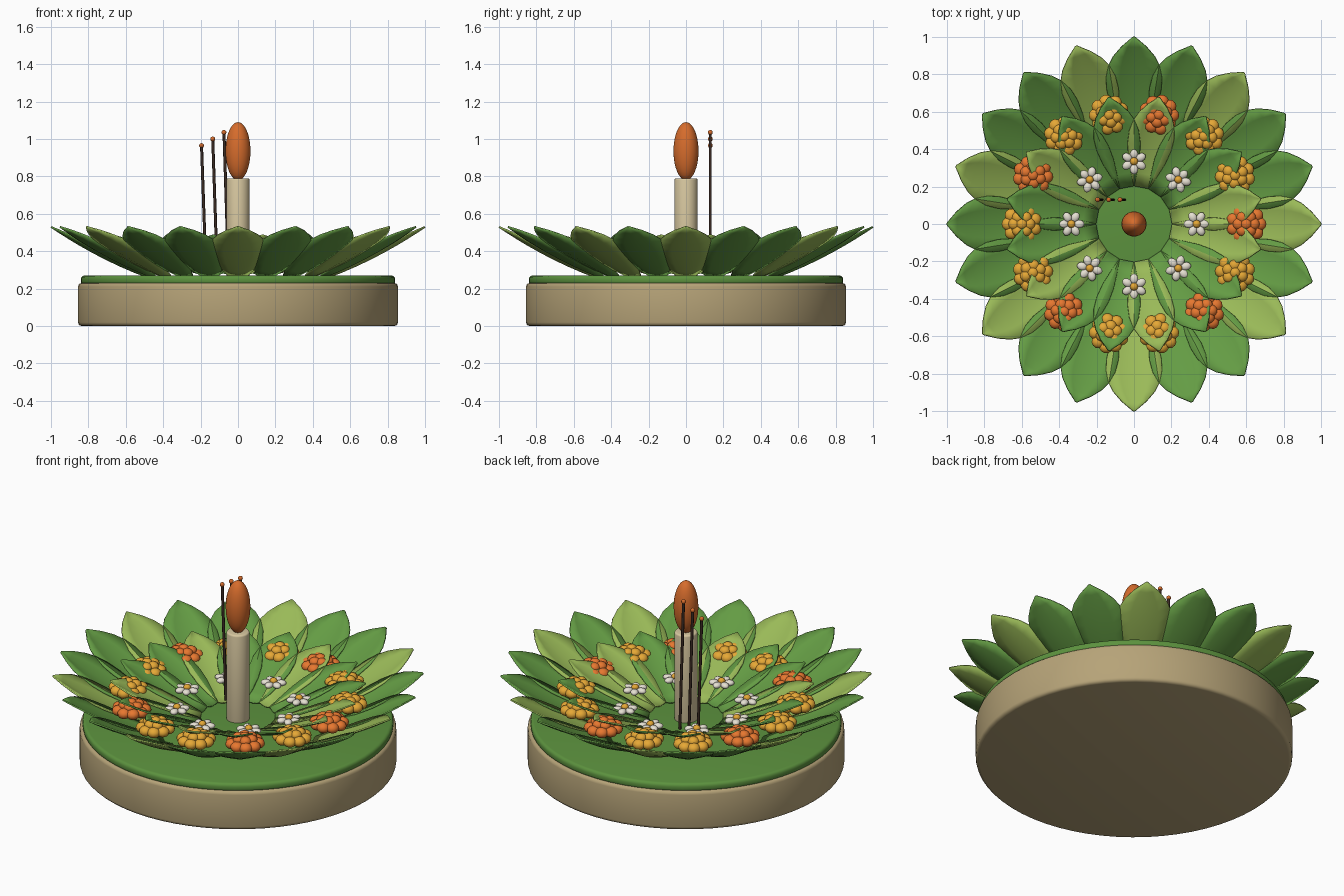
import bpy, bmesh, math
from mathutils import Matrix, Vector

cube = bpy.data.objects.get("Cube")
if cube:
    bpy.data.objects.remove(cube, do_unlink=True)


def material(name, rgb):
    lin = [((c / 255 + 0.055) / 1.055) ** 2.4 for c in rgb]
    m = bpy.data.materials.new(name)
    m.use_nodes = True
    m.diffuse_color = (*lin, 1)
    m.node_tree.nodes["Principled BSDF"].inputs["Base Color"].default_value = (*lin, 1)
    return m


TAN = material("trunk tan", (182, 163, 120))
MOSS = material("disc green", (92, 146, 62))
LEAF = material("leaf green", (100, 156, 68))
LIGHT = material("light leaf green", (154, 186, 88))
ORANGE = material("blossom orange", (232, 120, 48))
YELLOW = material("blossom yellow", (230, 168, 54))
WHITE = material("petal white", (236, 230, 216))
CREAM = material("candle cream", (216, 200, 160))
FLAME = material("flame orange", (214, 108, 44))
STICK = material("stick brown", (58, 42, 34))


def finish(name, bm, mats, angle=40):
    bmesh.ops.recalc_face_normals(bm, faces=bm.faces)
    me = bpy.data.meshes.new(name)
    bm.to_mesh(me)
    bm.free()
    for m in mats:
        me.materials.append(m)
    me.polygons.foreach_set("use_smooth", [True] * len(me.polygons))
    me.set_sharp_from_angle(angle=math.radians(angle))
    ob = bpy.data.objects.new(name, me)
    bpy.context.collection.objects.link(ob)
    return ob


def drum(name, radius, z0, z1, bevel, mat, sides=64):
    """Upright cylinder with rounded rims, spun from a half profile."""
    bm = bmesh.new()
    pts = [(0, z0)]
    for cz, start in ((z0 + bevel, -90), (z1 - bevel, 0)):
        for k in range(4):
            a = math.radians(start + 30 * k)
            pts.append((radius - bevel + bevel * math.cos(a), cz + bevel * math.sin(a)))
    pts.append((0, z1))
    vs = [bm.verts.new((r, 0, z)) for r, z in pts]
    es = [bm.edges.new(p) for p in zip(vs, vs[1:])]
    bmesh.ops.spin(bm, geom=vs + es, cent=(0, 0, 0), axis=(0, 0, 1),
                   angle=math.tau, steps=sides, use_duplicate=False)
    bmesh.ops.remove_doubles(bm, verts=bm.verts, dist=1e-5)
    return finish(name, bm, [mat])


def blob(bm, center, scale, spin=0.0, mat=0, segs=12):
    m = (Matrix.Translation(center) @ Matrix.Rotation(spin, 4, 'Z')
         @ Matrix.Diagonal((*scale, 1)))
    made = bmesh.ops.create_uvsphere(bm, u_segments=segs, v_segments=segs * 2 // 3,
                                     radius=1, matrix=m)
    for f in {f for v in made["verts"] for f in v.link_faces}:
        f.material_index = mat


def polar(r, a, z=0.0):
    return Vector((r * math.cos(a), r * math.sin(a), z))


def leaf(name, angle, r0, r1, z0, z1, width, mat):
    """Pointed, cupped leaf rising outwards."""
    outline = [(0, .34), (.15, .6), (.3, .83), (.45, .97), (.58, 1),
               (.7, .92), (.8, .74), (.9, .44), (1, .03)]
    bm = bmesh.new()
    rows = []
    for t, w in outline:
        r = r0 + (r1 - r0) * t
        z = z0 + (z1 - z0) * (0.7 * t + 0.3 * t * t)
        row = []
        for s in (-1, -.5, 0, .5, 1):
            lift = 0.03 * w * abs(s) ** 1.3
            row.append(bm.verts.new((r, s * w * width, z + lift)))
        rows.append(row)
    for a, b in zip(rows, rows[1:]):
        for k in range(4):
            bm.faces.new((a[k], b[k], b[k + 1], a[k + 1]))
    bm.transform(Matrix.Rotation(angle, 4, 'Z'))
    ob = finish(name, bm, [mat], 60)
    mod = ob.modifiers.new("thickness", 'SOLIDIFY')
    mod.thickness = 0.008
    mod.offset = 0


# Base slice and green cover
drum("base", 0.855, 0, 0.23, 0.02, TAN)
drum("cover_disc", 0.84, 0.22, 0.27, 0.018, MOSS)

# Leaf rings
for i in range(20):
    leaf(f"outer_leaf_{i + 1}", math.tau * i / 20, 0.48, 1.0, 0.26, 0.53, 0.15,
         LEAF if i % 3 else LIGHT)
for i in range(16):
    leaf(f"inner_leaf_{i + 1}", math.tau * (i + .5) / 16, 0.2, 0.69, 0.275, 0.485, 0.122,
         LEAF if i % 3 else LIGHT)

# Ring of full blossoms: two tiers of rounded petals around a crown
for i in range(14):
    a = math.tau * i / 14
    c = polar(0.6, a, 0.405)
    bm = bmesh.new()
    blob(bm, c, (0.075, 0.075, 0.035))
    for count, r, z, size in ((9, 0.072, 0, 0.036), (6, 0.04, 0.026, 0.032), (1, 0, 0.036, 0.03)):
        for k in range(count):
            b = a + math.tau * k / count
            blob(bm, c + polar(r, b, z), (size, size, size * 0.8), b)
    finish(f"blossom_{i + 1}", bm, [YELLOW if i % 3 else ORANGE])

# Small white flowers
for i in range(8):
    a = math.tau * i / 8
    c = polar(0.335, a, 0.355)
    bm = bmesh.new()
    for k in range(6):
        b = a + math.tau * k / 6
        blob(bm, c + polar(0.042, b), (0.028, 0.022, 0.016), b)
    blob(bm, c + Vector((0, 0, 0.01)), (0.021, 0.021, 0.018), 0, 1)
    finish(f"small_flower_{i + 1}", bm, [WHITE, YELLOW])

# Candle with flame
drum("candle", 0.062, 0.26, 0.79, 0.01, CREAM, 32)
bm = bmesh.new()
blob(bm, (0, 0, 0.935), (0.067, 0.067, 0.155), segs=30)
finish("flame", bm, [FLAME])

# Incense sticks with glowing tips
for i in range(3):
    foot = Vector((-0.17 + 0.06 * i, 0.13, 0.26))
    tip = Vector((-0.195 + 0.06 * i, 0.13, 0.965 + 0.035 * i))
    d = tip - foot
    bm = bmesh.new()
    m = Matrix.Translation((foot + tip) / 2) @ d.to_track_quat('Z', 'Y').to_matrix().to_4x4()
    bmesh.ops.create_cone(bm, cap_ends=True, segments=10, radius1=0.008, radius2=0.008,
                          depth=d.length, matrix=m)
    blob(bm, tip, (0.013, 0.013, 0.013), 0, 1)
    finish(f"incense_stick_{i + 1}", bm, [STICK, FLAME])
